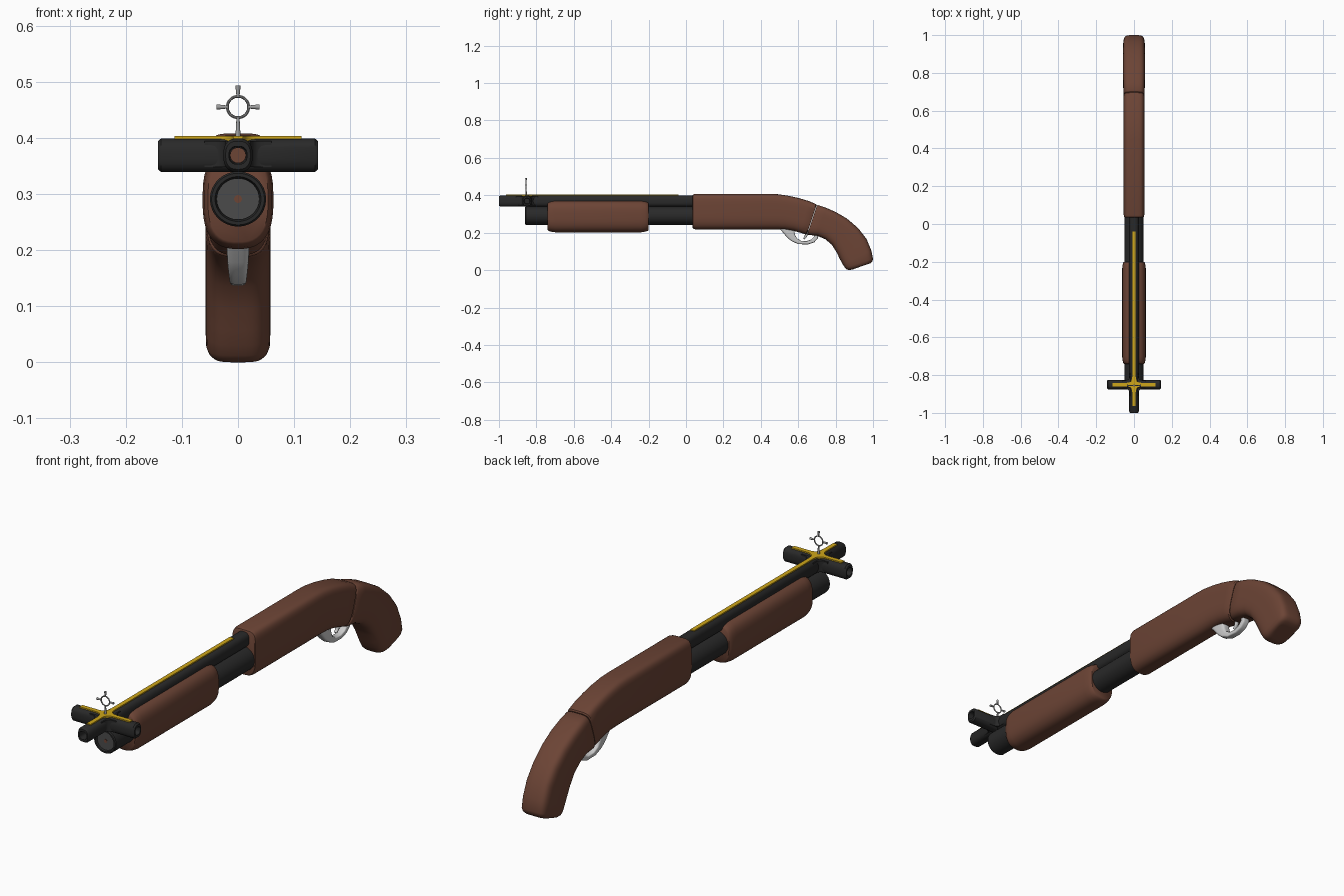
import bpy, bmesh, math
from mathutils import Vector

if "Cube" in bpy.data.objects:
    bpy.data.objects.remove(bpy.data.objects["Cube"])


def material(name, r, g, b):
    m = bpy.data.materials.new(name)
    m.diffuse_color = (r, g, b, 1)
    m.use_nodes = True
    m.node_tree.nodes["Principled BSDF"].inputs["Base Color"].default_value = m.diffuse_color
    return m


WOOD = material("wood", 0.15, 0.058, 0.036)
BLACK = material("black_metal", 0.022, 0.022, 0.022)
DARK = material("dark_grey", 0.07, 0.07, 0.07)
GOLD = material("gold_inlay", 0.62, 0.38, 0.01)
STEEL = material("sight_steel", 0.35, 0.35, 0.35)


def finish(name, bm, mat, angle=35):
    bmesh.ops.recalc_face_normals(bm, faces=bm.faces)
    me = bpy.data.meshes.new(name)
    bm.to_mesh(me)
    bm.free()
    ob = bpy.data.objects.new(name, me)
    bpy.context.collection.objects.link(ob)
    if mat:
        me.materials.append(mat)
    bpy.ops.object.select_all(action='DESELECT')
    ob.select_set(True)
    bpy.context.view_layer.objects.active = ob
    bpy.ops.object.shade_smooth_by_angle(angle=math.radians(angle))
    return ob


def section(c, up, side, n_top=2.0, n_bot=2.0, seg=40):
    """Superellipse ring with its own roundness above and below."""
    ring = []
    for i in range(seg):
        a = 2 * math.pi * (i + 0.5) / seg
        co, si = math.cos(a), math.sin(a)
        p = 2 / (n_top if si > 0 else n_bot)
        ring.append(c + side * math.copysign(abs(co) ** p, co)
                    + up * math.copysign(abs(si) ** p, si))
    return ring


def loft(name, rings, mat, angle=35):
    bm = bmesh.new()
    vs = [[bm.verts.new(p) for p in r] for r in rings]
    n = len(vs[0])
    for a, b in zip(vs, vs[1:]):
        for i in range(n):
            bm.faces.new((a[i], a[(i + 1) % n], b[(i + 1) % n], b[i]))
    bm.faces.new(vs[0])
    bm.faces.new(vs[-1])
    return finish(name, bm, mat, angle)


def profile_loft(name, rows, mat, n_top, n_bot, angle=35):
    """Rows are top y, top z, bottom y, bottom z, half width, scale."""
    rings = []
    for ty, tz, by, bz, w, s in rows:
        t, b = Vector((0, ty, tz)), Vector((0, by, bz))
        rings.append(section((t + b) / 2, (t - b) / 2 * s,
                             Vector((w * s, 0, 0)), n_top, n_bot))
    return loft(name, rings, mat, angle)


def tube(name, origin, axis, rows, mat, power=2.0):
    """Rows are distance along axis, half width, half height."""
    axis, up = Vector(axis), Vector((0, 0, 1))
    side = axis.cross(up)
    return loft(name, [section(Vector(origin) + axis * d, up * h, side * w, power, power)
                       for d, w, h in rows], mat)


# Stock body and curved grip
profile_loft("stock_body", [
    (.035, .408, .035, .218, .055, .90), (.038, .408, .038, .218, .055, .96),
    (.050, .408, .050, .218, .055, 1), (.445, .408, .45, .218, .055, 1),
    (.49, .406, .49, .218, .055, 1), (.545, .398, .53, .217, .055, 1),
    (.60, .386, .575, .210, .055, 1), (.655, .370, .61, .200, .055, 1),
    (.695, .353, .64, .191, .055, 1), (.699, .351, .645, .190, .055, .95)], WOOD, 5, 3)
profile_loft("grip", [
    (.701, .350, .648, .189, .056, .95), (.706, .348, .653, .188, .056, 1),
    (.75, .333, .70, .184, .057, 1), (.80, .311, .745, .165, .058, 1),
    (.86, .276, .78, .135, .058, 1), (.92, .225, .805, .095, .058, 1),
    (.965, .167, .823, .058, .058, 1), (.99, .108, .838, .030, .058, 1),
    (1.0, .062, .850, .012, .057, 1), (.997, .048, .858, .004, .053, 1),
    (.985, .036, .872, .0, .046, 1), (.965, .03, .89, .003, .035, 1)], WOOD, 4.5, 3.5, 60)

# Sliding fore-end
fore = [(-.74, .85), (-.735, .91), (-.722, .96), (-.70, 1),
        (-.24, 1), (-.218, .96), (-.205, .91), (-.20, .85)]
profile_loft("fore_end", [(y, .371, y, .202, .063, s) for y, s in fore], WOOD, 3.2, 2.6, 50)

# Upper barrel with open muzzle, and magazine tube with inset cap
tube("barrel", (0, -1, .369), (0, 1, 0),
     [(.06, .014, .014), (0, .016, .016), (0, .022, .025), (.008, .026, .03),
      (1.1, .026, .03)], BLACK, 2.6)
tube("muzzle_plug", (0, -.96, .369), (0, 1, 0), [(0, .014, .014), (.03, .014, .014)], WOOD)
tube("magazine_tube", (0, -.86, .291), (0, 1, 0),
     [(.012, .038, .037), (0, .041, .040), (0, .047, .046), (.004, .05, .049),
      (.96, .05, .049)], BLACK)
tube("magazine_cap", (0, -.853, .291), (0, 1, 0), [(0, .038, .037), (.03, .038, .037)], DARK)
tube("cap_pin", (0, -.855, .291), (0, 1, 0), [(0, .007, .007), (.02, .007, .007)], WOOD)

# Side barrels crossing near the muzzle
for s, label in ((-1, "left"), (1, "right")):
    tube("side_barrel_" + label, (.143 * s, -.85, .369), (-s, 0, 0),
         [(.03, .014, .014), (0, .016, .016), (0, .021, .025), (.006, .025, .03),
          (.15, .025, .03)], BLACK, 2.6)


def cross_plate(name, lengths, w, flare, z0, z1, mat):
    """Four-armed plate with concave fillets between the arms."""
    pts = []
    for k, length in enumerate(lengths):
        quad = [(length, -w), (length, w)]
        for i in range(7):
            t = i / 6
            quad.append((flare * (1 - t) ** 2 + w * (1 - (1 - t) ** 2),
                         w * (1 - t * t) + flare * t * t))
        a = k * math.pi / 2
        pts += [(x * math.cos(a) - y * math.sin(a), x * math.sin(a) + y * math.cos(a) - .85)
                for x, y in quad]
    bm = bmesh.new()
    f = bm.faces.new([bm.verts.new((x, y, z0)) for x, y in pts])
    ext = bmesh.ops.extrude_face_region(bm, geom=[f])
    top = [v for v in ext["geom"] if isinstance(v, bmesh.types.BMVert)]
    bmesh.ops.translate(bm, verts=top, vec=(0, 0, z1 - z0))
    bmesh.ops.triangulate(bm, faces=[f for f in bm.faces if len(f.verts) > 4])
    return finish(name, bm, mat)


# Filleted hub and gold inlay, arms ordered +x, +y, -x, -y
cross_plate("barrel_hub", (.06, .06, .06, .06), .022, .05, .348, .394, BLACK)
cross_plate("gold_inlay", (.113, .81, .113, .113), .009, .042, .392, .403, GOLD)

# Ring sight with flared prongs
SC = Vector((0, -.855, .455))
bpy.ops.mesh.primitive_torus_add(location=SC, rotation=(math.pi / 2, 0, 0), major_radius=.019,
                                 minor_radius=.0025, major_segments=36, minor_segments=10)
ring = bpy.context.object
ring.name = "sight_ring"
ring.data.materials.append(STEEL)
bpy.ops.object.shade_smooth_by_angle()
for k, length in enumerate((.018, .018, .018, .036)):
    a = k * math.pi / 2
    d = Vector((math.cos(a), 0, math.sin(a)))
    bpy.ops.mesh.primitive_cone_add(vertices=16, radius1=.0028, radius2=.0048, depth=length,
                                    location=SC + d * (.020 + length / 2),
                                    rotation=d.to_track_quat('Z', 'Y').to_euler())
    prong = bpy.context.object
    prong.name = "sight_stem" if k == 3 else "sight_prong"
    prong.data.materials.append(STEEL)
    bpy.ops.object.shade_smooth_by_angle()

# Trigger guard band and trigger
profile_loft("trigger_guard", [
    (.575, .230, .49, .230, .02, 1), (.580, .205, .515, .205, .02, 1),
    (.583, .188, .537, .178, .019, 1), (.593, .170, .562, .156, .017, 1),
    (.615, .157, .60, .139, .015, 1), (.645, .155, .652, .137, .014, 1),
    (.668, .163, .685, .148, .014, 1), (.683, .178, .704, .168, .015, 1),
    (.688, .205, .712, .195, .015, 1)], None, 4, 4, 45)
profile_loft("trigger", [
    (.655, .22, .630, .22, .009, 1), (.652, .19, .636, .19, .008, 1),
    (.645, .175, .632, .178, .007, 1), (.632, .164, .624, .17, .006, 1)], None, 3, 3, 45)
